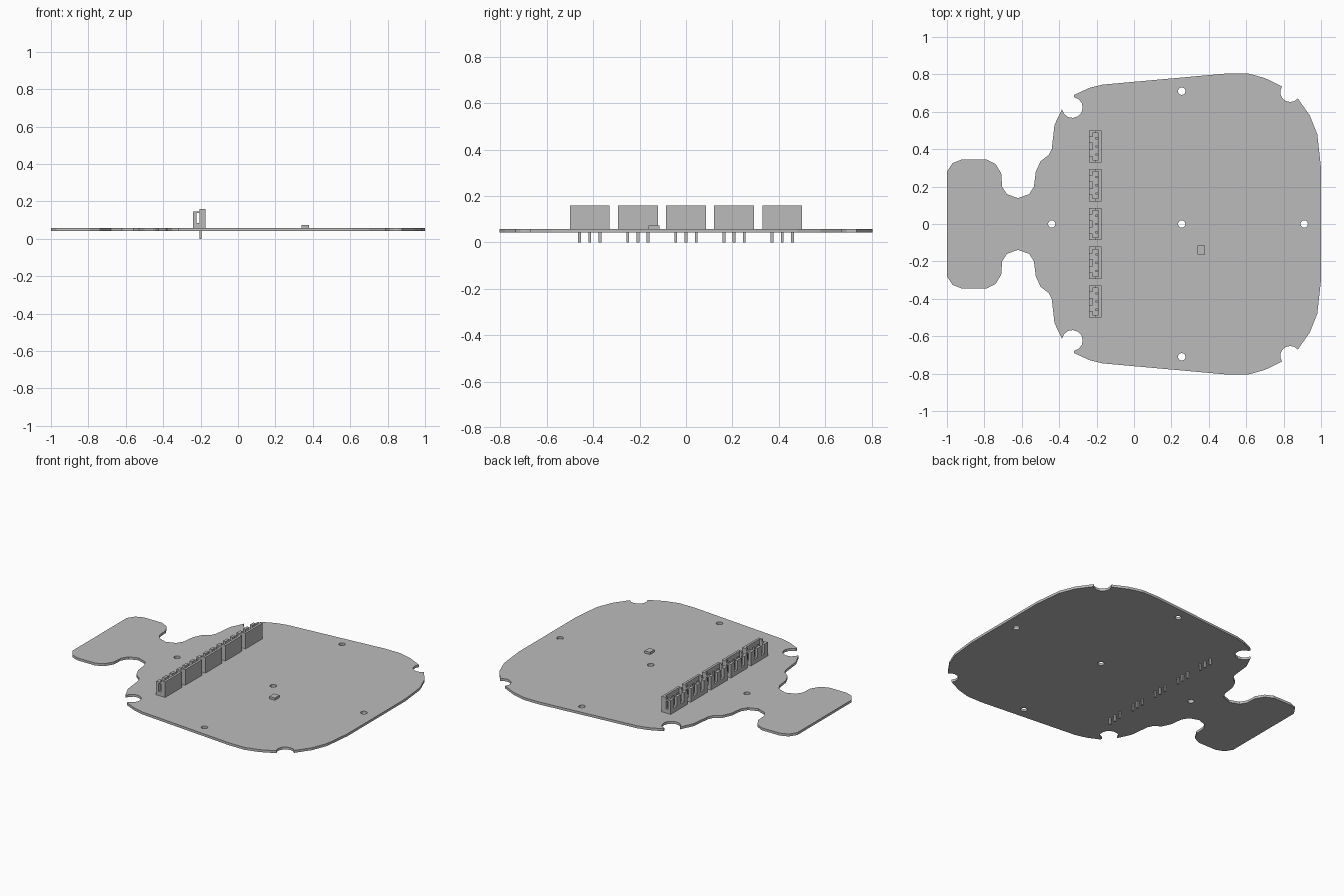
import bpy, bmesh, math
from mathutils import Matrix, Vector

cube = bpy.data.objects.get("Cube")
if cube:
    bpy.data.objects.remove(cube, do_unlink=True)

grey = bpy.data.materials.new("plain grey")
grey.use_nodes = True
colour = (0.5, 0.5, 0.5, 1)
grey.diffuse_color = colour
grey.node_tree.nodes["Principled BSDF"].inputs["Base Color"].default_value = colour

BOTTOM, TOP = 0.042, 0.058


def add_object(name, mesh):
    mesh.materials.clear()
    mesh.materials.append(grey)
    obj = bpy.data.objects.new(name, mesh)
    bpy.context.collection.objects.link(obj)
    return obj


def boxes(name, spans):
    """One object from boxes, each given by its two opposite corners."""
    bm = bmesh.new()
    for low, high in spans:
        low, high = Vector(low), Vector(high)
        matrix = Matrix.Translation((low + high) / 2) @ Matrix.Diagonal((*(high - low), 1))
        bmesh.ops.create_cube(bm, size=1, matrix=matrix)
    mesh = bpy.data.meshes.new(name)
    bm.to_mesh(mesh)
    bm.free()
    return add_object(name, mesh)


def arc(cx, cy, radius, start, end, steps):
    points = []
    for i in range(steps + 1):
        a = math.radians(start + (end - start) * i / steps)
        points.append((cx + radius * math.cos(a), cy + radius * math.sin(a)))
    return points


# Board outline: back half from the wide end to the tab, then mirrored
half = [(1, 0.3), (0.98, 0.48), (0.94, 0.58)]
half += arc(0.835, 0.705, 0.053, -40, -215, 7)
half += [(0.7, 0.78), (0.61, 0.805), (0.5, 0.805), (-0.17, 0.745),
         (-0.24, 0.727), (-0.32, 0.69)]
half += arc(-0.33, 0.623, 0.056, 80, -170, 9)
half += [(-0.425, 0.53), (-0.44, 0.4), (-0.455, 0.37), (-0.5, 0.335), (-0.525, 0.28),
         (-0.535, 0.2), (-0.56, 0.16), (-0.62, 0.138), (-0.68, 0.16), (-0.705, 0.2),
         (-0.71, 0.27), (-0.74, 0.32), (-0.79, 0.345), (-0.92, 0.345),
         (-0.97, 0.325), (-1, 0.28)]
outline = half + [(x, -y) for x, y in reversed(half)]

# Board with its five drilled holes, filled as one flat curve
holes = [(-0.44, 0), (0.255, 0), (0.91, 0), (0.255, 0.71), (0.255, -0.71)]
loops = [outline] + [arc(x, y, 0.02, 0, 330, 11) for x, y in holes]
curve = bpy.data.curves.new("board_outline", "CURVE")
curve.dimensions = "2D"
curve.fill_mode = "BOTH"
curve.extrude = (TOP - BOTTOM) / 2
for loop in loops:
    spline = curve.splines.new("POLY")
    spline.points.add(len(loop) - 1)
    for point, (x, y) in zip(spline.points, loop):
        point.co = (x, y, 0, 1)
    spline.use_cyclic_u = True
helper = bpy.data.objects.new("board_outline", curve)
bpy.context.collection.objects.link(helper)
graph = bpy.context.evaluated_depsgraph_get()
mesh = bpy.data.meshes.new_from_object(helper.evaluated_get(graph))
bpy.data.objects.remove(helper, do_unlink=True)
mesh.transform(Matrix.Translation((0, 0, (TOP + BOTTOM) / 2)))
for polygon in mesh.polygons:
    polygon.use_smooth = False
add_object("board", mesh)

# Small chip
boxes("chip", [((0.34, -0.162, TOP), (0.38, -0.114, 0.073))])

# Row of five open-topped connectors with three pins each
X_OUT, X_SLIT, X_STEP, X_IN, X_BACK = -0.24, -0.222, -0.207, -0.19, -0.175
FLOOR, LOW, HIGH = 0.085, 0.147, 0.16
HALF, WALL, POST = 0.086, 0.014, 0.035
for n in range(5):
    yc = (n - 2) * 0.2075
    spans = [((X_OUT, yc - HALF, TOP), (X_BACK, yc + HALF, FLOOR)),
             ((X_IN, yc - HALF, FLOOR), (X_BACK, yc + HALF, HIGH)),
             ((X_OUT, yc - 0.02, FLOOR), (X_SLIT, yc + 0.02, LOW))]
    for side in (-1, 1):
        outer, inner, post = (yc + side * d for d in (HALF, HALF - WALL, HALF - POST))
        y0, y1 = sorted((outer, inner))
        p0, p1 = sorted((outer, post))
        spans += [((X_OUT, p0, FLOOR), (X_SLIT, p1, LOW)),
                  ((X_STEP, y0, FLOOR), (X_IN, y1, HIGH)),
                  ((X_SLIT, y0, LOW - 0.01), (X_STEP, y1, LOW))]
    boxes(f"connector_{n + 1}", spans)

    pins = []
    for k in (-1, 0, 1):
        y = yc + k * 0.044
        pins += [((X_STEP, y - 0.006, 0), (X_STEP + 0.012, y + 0.006, 0.135))]
    boxes(f"connector_pins_{n + 1}", pins)
